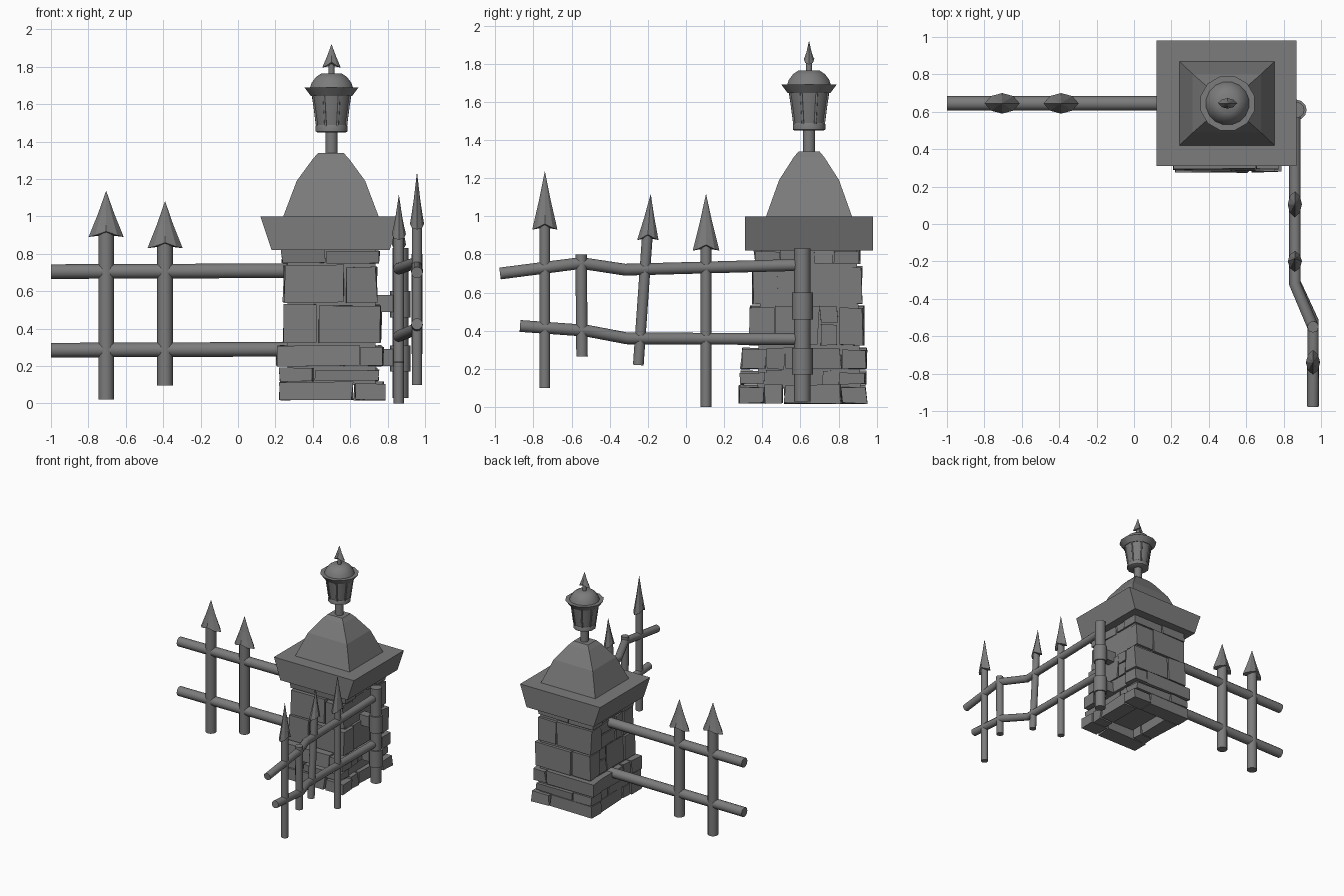
import bpy, bmesh, math, random
from mathutils import Vector

random.seed(4)
cube = bpy.data.objects.get("Cube")
if cube:
    bpy.data.objects.remove(cube)

grey = bpy.data.materials.new("stone_grey")
grey.use_nodes = True
COLOUR = (0.2, 0.2, 0.2, 1)
grey.diffuse_color = COLOUR
grey.node_tree.nodes["Principled BSDF"].inputs["Base Color"].default_value = COLOUR


def link(name, mesh, smooth=False):
    obj = bpy.data.objects.new(name, mesh)
    bpy.context.scene.collection.objects.link(obj)
    mesh.materials.clear()
    mesh.materials.append(grey)
    if smooth:
        bpy.ops.object.select_all(action="DESELECT")
        obj.select_set(True)
        bpy.context.view_layer.objects.active = obj
        bpy.ops.object.shade_smooth_by_angle(angle=math.radians(35))
    return obj


def finish(name, bm, smooth=False):
    bmesh.ops.recalc_face_normals(bm, faces=bm.faces)
    mesh = bpy.data.meshes.new(name)
    bm.to_mesh(mesh)
    bm.free()
    return link(name, mesh, smooth)


def loft(name, rings, smooth=False):
    """Skin a list of equal-length point rings and close both ends."""
    bm = bmesh.new()
    loops = [[bm.verts.new(p) for p in ring] for ring in rings]
    n = len(loops[0])
    for a, b in zip(loops, loops[1:]):
        for i in range(n):
            j = (i + 1) % n
            bm.faces.new((a[i], a[j], b[j], b[i]))
    for loop in (loops[0], loops[-1]):
        centre = sum((v.co for v in loop), Vector()) / n
        hub = bm.verts.new(centre)
        for i in range(n):
            bm.faces.new((loop[i], loop[(i + 1) % n], hub))
    return finish(name, bm, smooth)


def rect(x, y, rx, ry, z):
    return [(x - rx, y - ry, z), (x + rx, y - ry, z), (x + rx, y + ry, z), (x - rx, y + ry, z)]


def lathe(name, x, y, profile, sides=12):
    step = math.tau / sides
    loft(name, [[(x + r * math.cos((i + 0.5) * step), y + r * math.sin((i + 0.5) * step), z)
                 for i in range(sides)] for r, z in profile], True)


def tube(name, points, radius):
    curve = bpy.data.curves.new(name + "_path", "CURVE")
    curve.dimensions = "3D"
    curve.bevel_depth = radius
    curve.bevel_resolution = 4
    curve.use_fill_caps = True
    spline = curve.splines.new("POLY")
    spline.points.add(len(points) - 1)
    for p, co in zip(spline.points, points):
        p.co = (*co, 1)
    temp = bpy.data.objects.new(name + "_path", curve)
    bpy.context.scene.collection.objects.link(temp)
    bpy.context.view_layer.update()
    mesh = bpy.data.meshes.new_from_object(temp.evaluated_get(bpy.context.evaluated_depsgraph_get()))
    bpy.data.objects.remove(temp)
    link(name, mesh, True)


def spike(name, x, y, z, height, width, thick, along_y=False, lean=0.0):
    """Flattened spearhead whose two wings droop below its middle."""
    rings = []
    for t, s in ((0, 1), (0.2, 0.79), (0.5, 0.47), (1, 0.01)):
        ring = []
        for i in range(8):
            a = i * math.tau / 8
            u = math.copysign(abs(math.cos(a)) ** 1.3, math.cos(a)) * width * s
            v = math.sin(a) * thick * s
            droop = 0.03 * (1 - abs(math.cos(a))) * (1 - t) ** 3
            pz = z + t * height + droop
            ring.append((x + v, y + u + lean * t, pz) if along_y else (x + u, y + v, pz))
        rings.append(ring)
    loft(name, rings)


def brick(name, x0, x1, y0, y1, z0, z1):
    def j():
        return random.uniform(-0.007, 0.007)
    rings = [[(px + j(), py + j(), z + j() * 0.5) for px, py, _ in
              rect((x0 + x1) / 2, (y0 + y1) / 2, (x1 - x0) / 2, (y1 - y0) / 2, z)] for z in (z0, z1)]
    bm = bmesh.new()
    low, high = [[bm.verts.new(p) for p in ring] for ring in rings]
    bm.faces.new(low)
    bm.faces.new(high)
    for i in range(4):
        k = (i + 1) % 4
        bm.faces.new((low[i], low[k], high[k], high[i]))
    finish(name, bm)


# Pillar: hollow-bottomed core with ring courses of rough bricks
PX, PY = 0.5, 0.645
loft("pillar_core", [rect(PX, PY, 0.235, 0.27, 0.1), rect(PX, PY, 0.235, 0.25, 0.83)])
courses = [  # z low, z high, x low, x high, y low, y high, split
    (0.02, 0.115, 0.225, 0.785, 0.28, 0.945, 0.70),
    (0.12, 0.19, 0.225, 0.75, 0.285, 0.94, 0.35),
    (0.20, 0.31, 0.21, 0.775, 0.29, 0.945, 0.78),
    (0.325, 0.53, 0.245, 0.765, 0.335, 0.93, 0.35),
    (0.54, 0.74, 0.245, 0.74, 0.35, 0.92, 0.66),
    (0.75, 0.825, 0.235, 0.755, 0.36, 0.91, 0.45),
]
D, GAP = 0.13, 0.006
for n, (z0, z1, x0, x1, y0, y1, s) in enumerate(courses):
    xm, ym = x0 + s * (x1 - x0), y0 + (1 - s) * (y1 - y0)
    zs = z0 + 0.55 * (z1 - z0)
    for label, ya, yb in (("front", y0, y0 + D), ("back", y1 - D, y1)):
        brick(f"{label}_brick_a{n}", x0, xm - GAP, ya, yb, z0, z1)
        brick(f"{label}_brick_b{n}", xm + GAP, x1, ya, yb, z0, z1 - 0.01)
    ym = min(max(ym, y0 + D + 0.1), y1 - D - 0.1)
    for label, xa, xb in (("left", x1 - D, x1 - 0.01), ("right", x0 + 0.01, x0 + D)):
        brick(f"{label}_brick_a{n}", xa, xb, y0 + D + GAP, ym - GAP, z0, z1)
        if z1 - z0 > 0.15:
            brick(f"{label}_brick_b{n}", xa, xb, ym + GAP, y1 - D - GAP, z0, zs - GAP)
            brick(f"{label}_brick_c{n}", xa, xb, ym + GAP, y1 - D - GAP, zs + GAP, z1)
        else:
            brick(f"{label}_brick_b{n}", xa, xb, ym + GAP, y1 - D - GAP, z0, z1)

# Capstone and stepped roof
loft("capstone", [rect(PX - 0.005, PY, 0.315, 0.335, 0.82), rect(PX - 0.005, PY, 0.375, 0.335, 1.0)])
loft("pillar_roof", [rect(PX - 0.003, PY, rx, ry, z) for rx, ry, z in (
    (0.255, 0.225, 1.0), (0.183, 0.157, 1.19), (0.095, 0.08, 1.31), (0.067, 0.055, 1.34))])

# Lantern
lathe("lantern_stem", PX, PY, [(0.033, 1.33), (0.033, 1.46)])
lathe("lantern_body", PX, PY, [(0.08, 1.45), (0.088, 1.455), (0.088, 1.485), (0.085, 1.49), (0.11, 1.65)])
lathe("lantern_brim", PX, PY, [(0.115, 1.645), (0.15, 1.69), (0.118, 1.69)])
lathe("lantern_dome", PX, PY, [(0.118, 1.685), (0.108, 1.715), (0.085, 1.745), (0.055, 1.765)], 16)
lathe("lantern_finial_stem", PX, PY, [(0.016, 1.76), (0.016, 1.82)])
spike("lantern_finial", PX, PY, 1.795, 0.125, 0.05, 0.028)
for i in range(8):
    a = (i + 0.5) * math.tau / 8
    c, s = math.cos(a), math.sin(a)
    tube("lantern_rib", [(PX + r * c, PY + r * s, z) for r, z in ((0.084, 1.485), (0.107, 1.65))], 0.006)

# Straight fence arm
for name, z in (("upper", 0.705), ("lower", 0.285)):
    tube(f"side_{name}_rail", [(-1, PY, z), (0.3, PY, z + 0.005)], 0.039)
for x, low, base, tip in ((-0.705, 0.02, 0.89, 1.135), (-0.39, 0.095, 0.83, 1.08)):
    tube("side_picket", [(x, PY, low), (x, PY, base + 0.06)], 0.042)
    spike("side_picket_spike", x, PY, base, tip - base, 0.094, 0.055)

# Hinge post with collars and wall brackets
HX, HY = 0.868, 0.61
tube("hinge_post", [(HX, HY, 0.03), (HX, HY, 0.83)], 0.043)
for z in (0.24, 0.53):
    tube("hinge_collar", [(HX, HY, z - 0.07), (HX, HY, z + 0.07)], 0.055)
    loft("hinge_bracket", [rect(0.78, HY, 0.07, 0.035, z + d) for d in (-0.04, 0.05)])

# Bent fence arm
NX, FX = 0.86, 0.957
tube("front_upper_rail", [(NX, 0.6, 0.745), (NX, -0.32, 0.72), (FX, -0.55, 0.755), (FX, -0.975, 0.70)], 0.031)
tube("front_lower_rail", [(NX, 0.6, 0.356), (NX, -0.31, 0.36), (FX, -0.52, 0.40), (FX, -0.87, 0.425)], 0.031)
tube("short_picket", [(FX, -0.545, 0.265), (FX, -0.55, 0.80)], 0.03)
for x, y, low, base, tip, w, lean in (
        (NX, 0.105, 0.0, 0.82, 1.115, 0.07, 0),
        (NX, -0.2, 0.22, 0.875, 1.115, 0.056, 0.015),
        (FX, -0.74, 0.10, 0.93, 1.235, 0.066, 0)):
    foot = y - 0.05 if lean else y
    tube("front_picket", [(x, foot, low), (x, y, base + 0.06)], 0.028)
    spike("front_picket_spike", x, y, base, tip - base, w, 0.038, True, lean)
